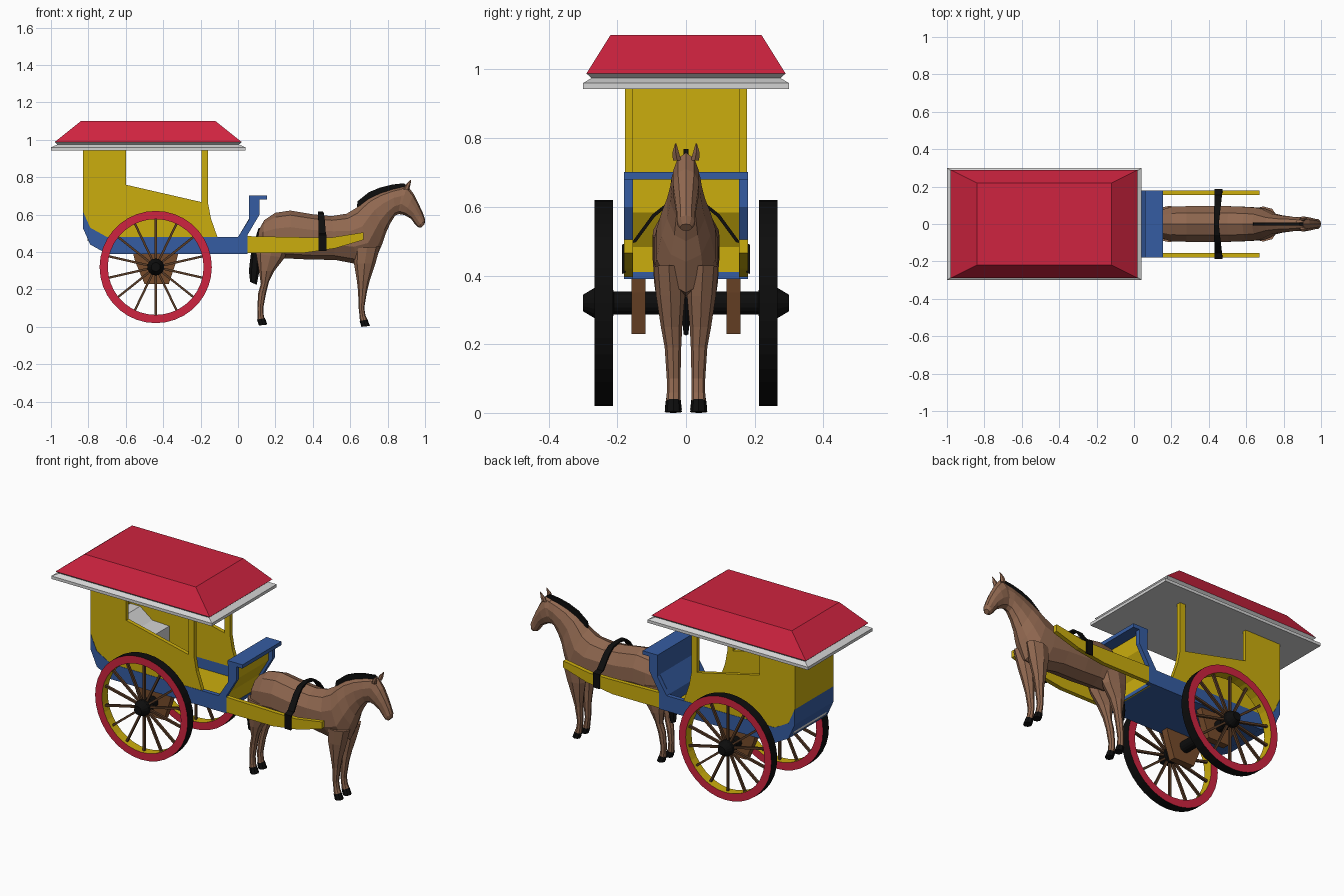
import bpy, bmesh, math
from mathutils import Vector


def mat(name, r, g, b):
    m = bpy.data.materials.new(name)
    m.diffuse_color = (r, g, b, 1)
    return m


RED = mat("red", .62, .017, .05)
YELLOW = mat("yellow", .60, .42, .004)
BLUE = mat("blue", .036, .108, .36)
WHITE = mat("light grey", .65, .65, .65)
BLACK = mat("black", .004, .004, .004)
COAT = mat("coat brown", .28, .138, .08)
WOOD = mat("wood brown", .18, .07, .024)
SPOKE = mat("spoke brown", .10, .045, .02)


def finish(name, bm, *mats):
    bmesh.ops.recalc_face_normals(bm, faces=bm.faces)
    me = bpy.data.meshes.new(name)
    bm.to_mesh(me)
    bm.free()
    for m in mats:
        me.materials.append(m)
    ob = bpy.data.objects.new(name, me)
    bpy.context.collection.objects.link(ob)
    return ob


def loft(name, rings, *mats, rule=None):
    """Skin a list of closed rings and cap both ends."""
    bm = bmesh.new()
    vs = [[bm.verts.new(p) for p in r] for r in rings]
    n = len(rings[0])
    for k, (a, b) in enumerate(zip(vs, vs[1:])):
        for i in range(n):
            f = bm.faces.new((a[i], a[(i + 1) % n], b[(i + 1) % n], b[i]))
            f.material_index = rule(k) if rule else 0
    bm.faces.new(vs[0][::-1])
    f = bm.faces.new(vs[-1])
    f.material_index = rule(len(rings) - 2) if rule else 0
    return finish(name, bm, *mats)


def prism(name, pts, y0, y1, m):
    """Extrude an x-z outline along y."""
    return loft(name, [[(x, y, z) for x, z in pts] for y in (y0, y1)], m)


def pair(name, pts, y0, y1, m):
    prism(name + "_left", pts, y0, y1, m)
    prism(name + "_right", pts, -y1, -y0, m)


def box(name, x0, x1, y0, y1, z0, z1, m):
    return prism(name, [(x0, z0), (x1, z0), (x1, z1), (x0, z1)], y0, y1, m)


def oval(top, bot, w, yc=0, n=10):
    """Oval ring between two x-z points with half width w."""
    t, b = Vector(top), Vector(bot)
    mid, half = (t + b) / 2, (t - b) / 2
    out = []
    for i in range(n):
        a = 2 * math.pi * i / n
        p = mid + half * math.cos(a)
        out.append((p.x, yc + w * math.sin(a), p.y))
    return out


# roof: light eave, recessed neck, red hipped top
def roof_ring(x0, x1, y, z):
    return [(x0, -y, z), (x1, -y, z), (x1, y, z), (x0, y, z)]


loft("roof", [roof_ring(-1, .04, .30, .943), roof_ring(-1, .04, .30, .96),
              roof_ring(-.965, .005, .275, .975), roof_ring(-.98, .02, .29, .988),
              roof_ring(-.84, -.12, .22, 1.10)],
     WHITE, RED, rule=lambda k: 1 if k == 3 else 0)

# cabin sides with window opening and front post
pair("cabin_side", [(-.83, .62), (-.83, .945), (-.60, .945), (-.60, .76), (-.195, .667),
                    (-.195, .945), (-.16, .945), (-.16, .66), (-.145, .58), (-.11, .48),
                    (-.70, .48), (-.79, .53)], .155, .178, YELLOW)
box("cabin_back", -.83, -.81, -.155, .155, .62, .945, YELLOW)
box("cabin_floor", -.70, .0, -.155, .155, .41, .42, YELLOW)

# blue chassis: side frames rising to the dashboard, and the bottom shell
pair("side_frame", [(-.83, .62), (-.79, .53), (-.70, .48), (0, .48), (.06, .575), (.06, .70),
                    (.115, .70), (.115, .60), (.05, .49), (.05, .39), (-.70, .39),
                    (-.79, .44), (-.83, .53)], .155, .18, BLUE)
prism("bottom_shell", [(-.83, .62), (-.83, .53), (-.79, .44), (-.70, .39), (.03, .39),
                       (.03, .41), (-.69, .41), (-.775, .455), (-.81, .54), (-.81, .62)],
      -.155, .155, BLUE)
prism("dashboard", [(0, .39), (0, .48), (.06, .58), (.06, .69), (.08, .69), (.08, .585),
                    (.02, .485), (.02, .39)], -.155, .155, BLUE)
prism("dashboard_front", [(.02, .39), (.02, .485), (.08, .585), (.08, .685), (.088, .685),
                          (.088, .583), (.028, .483), (.028, .39)], -.155, .155, YELLOW)
box("dashboard_rail", .058, .155, -.18, .18, .68, .702, BLUE)

# passenger seat
prism("seat", [(-.805, .46), (-.805, .68), (-.74, .68), (-.66, .62), (-.55, .615),
               (-.55, .42), (-.70, .42)], -.15, .15, WHITE)

# shafts
pair("shaft", [(.05, .395), (.35, .395), (.52, .42), (.67, .465), (.67, .505), (.50, .478),
               (.38, .478), (.05, .485)], .155, .18, YELLOW)

# axle, brackets and wheels
WX, WZ = -.44, .32


def disc(y, r, n=16):
    return [(WX + r * math.cos(2 * math.pi * i / n), y, WZ + r * math.sin(2 * math.pi * i / n))
            for i in range(n)]


loft("axle", [disc(y, r) for y, r in ((-.30, .024), (-.265, .045), (-.215, .045), (-.21, .033),
                                      (.21, .033), (.215, .045), (.265, .045), (.30, .024))], BLACK)
pair("axle_bracket", [(-.56, .39), (-.55, .35), (-.50, .23), (-.37, .23), (-.33, .35), (-.32, .39)],
     .118, .158, WOOD)


def wheel(name, s):
    # rim: black tread, red faces, yellow inside
    bm = bmesh.new()
    n = 36
    prof = [(.30, .212), (.30, .266), (.256, .266), (.256, .212)]
    rings = []
    for i in range(n):
        a = 2 * math.pi * i / n
        rings.append([bm.verts.new((WX + r * math.cos(a), s * y, WZ + r * math.sin(a))) for r, y in prof])
    for i in range(n):
        a, b = rings[i], rings[(i + 1) % n]
        for j in range(4):
            f = bm.faces.new((a[j], a[(j + 1) % 4], b[(j + 1) % 4], b[j]))
            f.material_index = (0, 1, 2, 1)[j]
    finish(name + "_rim", bm, BLACK, RED, YELLOW)
    # spokes
    bm = bmesh.new()
    for i in range(14):
        a = 2 * math.pi * (i + .5) / 14
        d, t = Vector((math.cos(a), 0, math.sin(a))), Vector((-math.sin(a), 0, math.cos(a)))
        c = Vector((WX, s * .24, WZ))
        ends = [[bm.verts.new(c + d * r + t * u * .006 + Vector((0, v * .007, 0)))
                 for u, v in ((-1, -1), (1, -1), (1, 1), (-1, 1))] for r in (.04, .258)]
        for j in range(4):
            k = (j + 1) % 4
            bm.faces.new((ends[0][j], ends[0][k], ends[1][k], ends[1][j]))
    finish(name + "_spokes", bm, SPOKE)


wheel("wheel_left", 1)
wheel("wheel_right", -1)

# horse: trunk running into the neck
loft("horse_body", [oval(*r) for r in (
    ((.112, .52), (.10, .42), .035), ((.14, .57), (.125, .385), .075),
    ((.20, .61), (.20, .365), .097), ((.28, .622), (.28, .365), .10),
    ((.40, .602), (.38, .36), .102), ((.50, .592), (.52, .358), .10),
    ((.58, .605), (.64, .335), .096), ((.63, .635), (.73, .35), .09),
    ((.66, .66), (.77, .44), .075), ((.70, .69), (.79, .50), .058),
    ((.76, .718), (.815, .555), .048), ((.83, .74), (.84, .595), .043),
    ((.90, .755), (.865, .605), .035))], COAT)

# horse head
loft("horse_head", [oval(*r) for r in (
    ((.87, .75), (.83, .61), .034), ((.905, .757), (.86, .603), .040),
    ((.94, .71), (.89, .598), .040), ((.965, .66), (.925, .578), .034),
    ((.988, .61), (.945, .55), .028), ((1.0, .575), (.962, .533), .027),
    ((.998, .55), (.98, .53), .018))], COAT)

# legs, hooves and ears on both sides
FRONT = [((.76, .43), (.62, .42), .050, .044), ((.735, .34), (.62, .34), .045, .042),
         ((.705, .25), (.635, .25), .042, .031), ((.69, .19), (.642, .19), .038, .024),
         ((.675, .10), (.645, .10), .036, .020), ((.682, .06), (.65, .055), .036, .020),
         ((.692, .04), (.652, .03), .037, .021)]
HIND = [((.28, .45), (.10, .46), .052, .045), ((.25, .37), (.097, .39), .050, .043),
        ((.195, .30), (.112, .30), .046, .035), ((.165, .24), (.122, .23), .042, .025),
        ((.15, .18), (.108, .18), .038, .021), ((.135, .10), (.103, .10), .036, .019),
        ((.138, .06), (.105, .055), .036, .019), ((.143, .04), (.105, .03), .037, .021)]
for side, s in (("left", 1), ("right", -1)):
    for leg, rows in (("front", FRONT), ("hind", HIND)):
        loft(f"{leg}_leg_{side}", [oval(a, b, w, s * y, 8) for a, b, y, w in rows], COAT)
    for leg, x, z in (("front", .652, .005), ("hind", .104, .012)):
        loft(f"{leg}_hoof_{side}", [oval((x + .053, z), (x + .008, z - .005), .025, s * .037, 8),
                                    oval((x + .04, z + .036), (x - .002, z + .026), .021, s * .037, 8)], BLACK)
    loft(f"ear_{side}", [oval((.915, .735), (.885, .735), .014, s * .026, 6),
                         oval((.922, .758), (.895, .758), .011, s * .030, 6),
                         oval((.926, .785), (.921, .784), .002, s * .030, 6)], COAT)

# mane, forelock and tail
prism("mane", [(.635, .64), (.64, .672), (.70, .72), (.76, .745), (.82, .76), (.885, .768),
               (.905, .755), (.87, .735), (.80, .715), (.70, .67)], -.007, .007, BLACK)
loft("tail", [oval(a, b, w, 0, 6) for a, b, w in (
    ((.13, .52), (.11, .53), .012), ((.118, .40), (.07, .40), .016),
    ((.115, .30), (.058, .30), .016), ((.10, .225), (.065, .24), .008))], BLACK)

# harness strap over the back and round both shafts
half = [(.186, .405), (.186, .49), (.155, .50), (.098, .578), (.06, .608)]
path = half + [(0, .617)] + [(-y, z) for y, z in half[::-1]]
rings = []
for y, z in path:
    k = min(1, abs(y) / .186)
    x, w = .44 + .012 * k, .013 + .008 * k
    c = Vector((y, z - .46))
    inner = c * (1 - .010 / c.length)
    rings.append([(x - w, c.x, c.y + .46), (x + w, c.x, c.y + .46),
                  (x + w, inner.x, inner.y + .46), (x - w, inner.x, inner.y + .46)])
loft("harness_strap", rings, BLACK)
